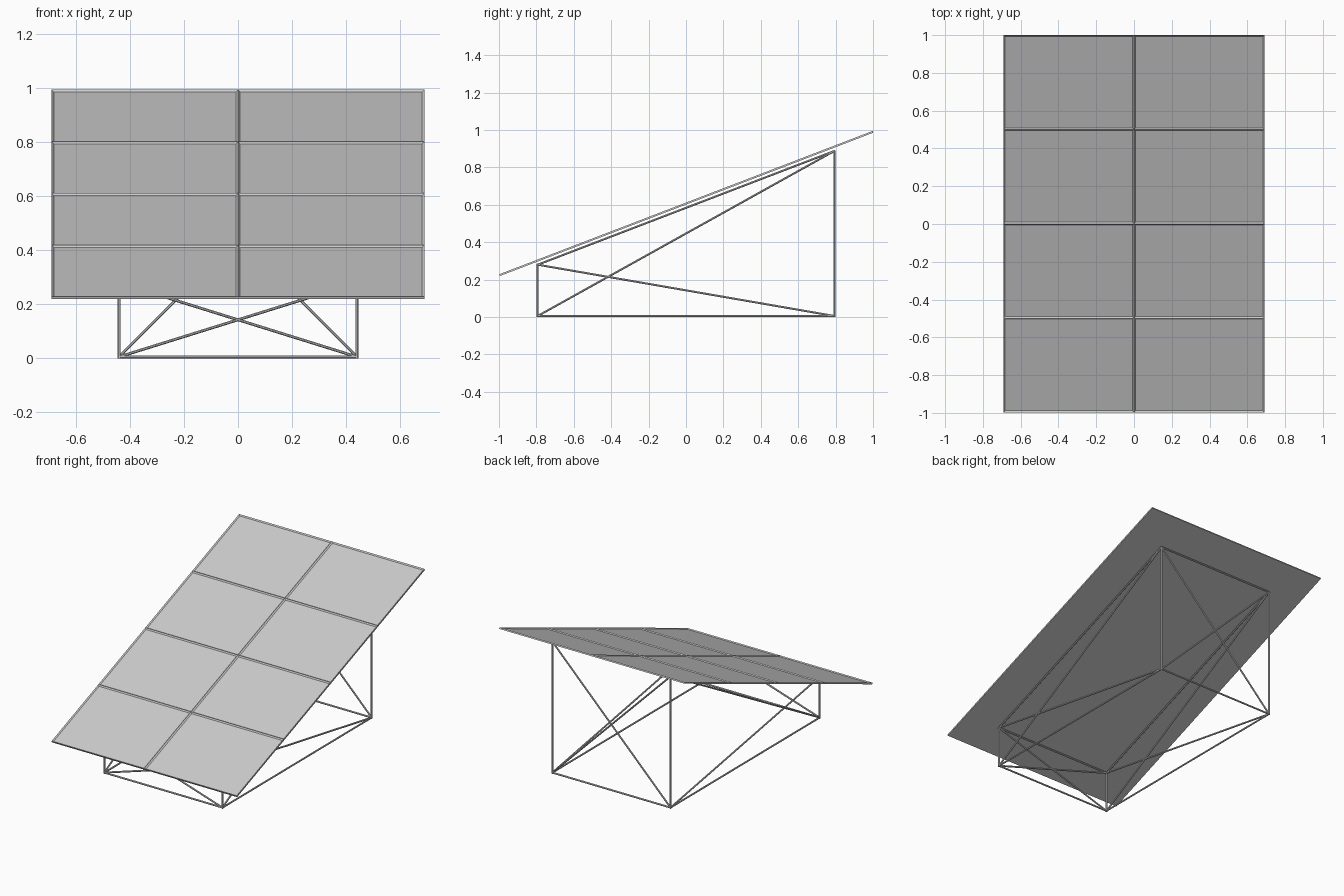
import bpy, bmesh, math
from mathutils import Matrix, Vector

if "Cube" in bpy.data.objects:
    bpy.data.objects.remove(bpy.data.objects["Cube"])

R = 0.0058                       # tube radius
X, Y = 0.44, 0.793               # frame half width and half depth
Z0, ZF, ZB = 0.0058, 0.28, 0.888  # floor, front top, back top
TILT = math.radians(21)


def tube(name, a, b):
    """Thin eight-sided bar between two points."""
    a, b = Vector(a), Vector(b)
    d = b - a
    bm = bmesh.new()
    rot = d.to_track_quat('Z', 'Y').to_matrix().to_4x4()
    m = Matrix.Translation((a + b) / 2) @ rot @ Matrix.Rotation(math.pi / 8, 4, 'Z')
    bmesh.ops.create_cone(bm, cap_ends=True, segments=8, radius1=R, radius2=R,
                          depth=d.length, matrix=m)
    return finish(name, bm)


def finish(name, bm):
    me = bpy.data.meshes.new(name)
    bm.to_mesh(me)
    bm.free()
    ob = bpy.data.objects.new(name, me)
    bpy.context.collection.objects.link(ob)
    return ob


# Tilted panel: 2 x 4 sunken cells with bevelled ridges, flat underside
thick, length = 0.010, 2.138
bm = bmesh.new()
bmesh.ops.create_grid(bm, x_segments=2, y_segments=4, size=1,
                      matrix=Matrix.Diagonal((0.69, length / 2, 1, 1)))
bm.normal_update()
rim = [e for e in bm.edges if e.is_boundary]
ext = bmesh.ops.extrude_edge_only(bm, edges=rim)['geom']
bmesh.ops.translate(bm, verts=[g for g in ext if isinstance(g, bmesh.types.BMVert)],
                    vec=(0, 0, -thick))
bmesh.ops.contextual_create(bm, geom=[g for g in ext if isinstance(g, bmesh.types.BMEdge)])
bmesh.ops.recalc_face_normals(bm, faces=bm.faces[:])
bm.normal_update()
cells = [f for f in bm.faces if f.normal.z > 0.9]
bmesh.ops.inset_individual(bm, faces=cells, thickness=0.008, depth=-0.007,
                           use_even_offset=True)
bmesh.ops.transform(bm, verts=bm.verts[:],
                    matrix=Matrix.Translation((0, 0, 0.612)) @ Matrix.Rotation(TILT, 4, 'X'))
finish("panel", bm)

# Side frames: legs, rails and crossed braces
for side, x in (("left", -X), ("right", X)):
    fb, ft = (x, -Y, Z0), (x, -Y, ZF)
    bb, bt = (x, Y, Z0), (x, Y, ZB)
    tube(side + "_front_leg", (x, -Y, 0), ft)
    tube(side + "_back_leg", (x, Y, 0), bt)
    tube(side + "_base_rail", fb, bb)
    tube(side + "_top_rail", ft, bt)
    tube(side + "_rising_brace", fb, bt)
    tube(side + "_falling_brace", ft, bb)

# Front and back frames: cross bars and crossed braces
for end, y, zt in (("front", -Y, ZF), ("back", Y, ZB)):
    tube(end + "_base_bar", (-X, y, Z0), (X, y, Z0))
    tube(end + "_top_bar", (-X, y, zt), (X, y, zt))
    for name, s in (("_brace_a", 1), ("_brace_b", -1)):
        tube(end + name, (-s * X, y, Z0), (s * X, y, zt))
